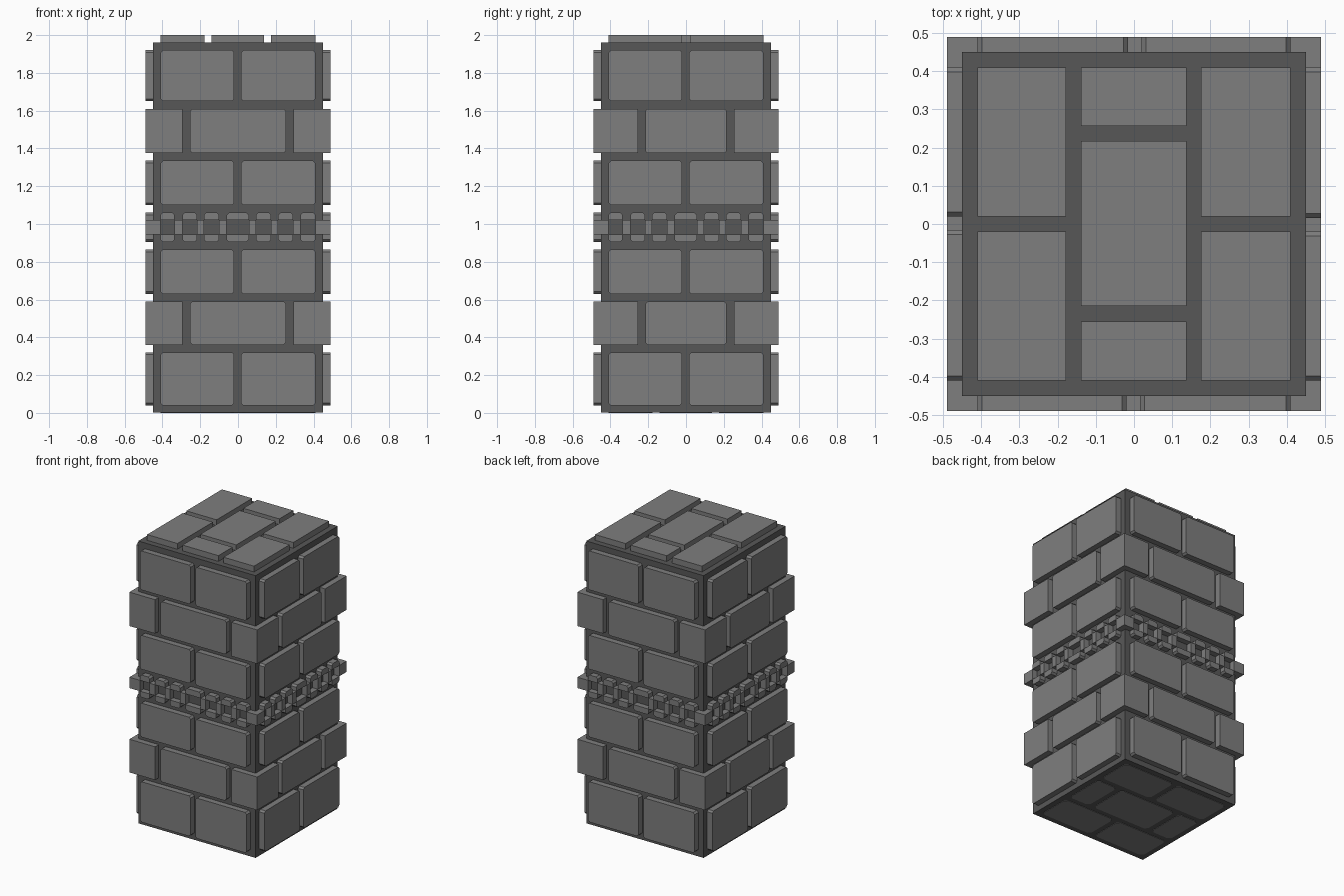
import bpy, bmesh, math
from mathutils import Matrix

cube = bpy.data.objects.get("Cube")
if cube:
    bpy.data.objects.remove(cube, do_unlink=True)


def make_material(name, value):
    m = bpy.data.materials.new(name)
    m.use_nodes = True
    colour = (value, value, value, 1)
    m.diffuse_color = colour
    m.node_tree.nodes["Principled BSDF"].inputs["Base Color"].default_value = colour
    return m


BRICK = make_material("brick grey", 0.21)
MORTAR = make_material("mortar dark grey", 0.097)
CORE, OUT = 0.45, 0.49      # half widths of the mortar core and brick faces
EDGE = 0.41                 # where face bricks stop short of the corner


def slab(bm, matrix, u0, u1, v0, v1, w0, w1, cut=0.0, corners="bt"):
    """Prism in the u-v plane, w0 to w1 deep, with cut bottom / top corners."""
    b = cut if "b" in corners else 0
    t = cut if "t" in corners else 0
    pts = []
    for u, v, c, su, sv, flip in ((u0, v0, b, 1, 1, 0), (u1, v0, b, -1, 1, 1),
                                  (u1, v1, t, -1, -1, 0), (u0, v1, t, 1, -1, 1)):
        if c:
            pair = [(u, v + sv * c), (u + su * c, v)]
            pts += pair[::-1] if flip else pair
        else:
            pts.append((u, v))
    verts = [[bm.verts.new(matrix @ Matrix.Translation((p[0], p[1], w)).translation)
              for p in pts] for w in (w0, w1)]
    n = len(pts)
    bm.faces.new(verts[0][::-1])
    bm.faces.new(verts[1])
    for i in range(n):
        j = (i + 1) % n
        bm.faces.new((verts[0][i], verts[0][j], verts[1][j], verts[1][i]))


def finish(bm, name, material):
    bmesh.ops.recalc_face_normals(bm, faces=bm.faces)
    mesh = bpy.data.meshes.new(name)
    bm.to_mesh(mesh)
    bm.free()
    mesh.materials.append(material)
    obj = bpy.data.objects.new(name, mesh)
    bpy.context.scene.collection.objects.link(obj)


FLAT = Matrix.Identity(4)
# Wall frames: u runs along the wall, v is up, w points outward
WALLS = [Matrix.Rotation(k * math.pi / 2, 4, 'Z') @ Matrix.Rotation(math.pi / 2, 4, 'X')
         for k in range(4)]

# Mortar core
bm = bmesh.new()
slab(bm, FLAT, -CORE, CORE, -CORE, CORE, 0.003, 1.96)
finish(bm, "mortar_core", MORTAR)

# Courses with two bricks on each wall
for i, (z0, z1) in enumerate([(0.04, 0.32), (0.63, 0.865), (1.10, 1.335), (1.65, 1.92)]):
    bm = bmesh.new()
    for wall in WALLS:
        slab(bm, wall, -EDGE, -0.02, z0, z1, 0.44, OUT, 0.012)
        slab(bm, wall, 0.016, EDGE, z0, z1, 0.44, OUT, 0.012)
    finish(bm, f"paired_brick_course_{i + 1}", BRICK)

# Courses with a long middle brick and blocks wrapping the corners
for i, (z0, z1) in enumerate([(0.36, 0.59), (1.375, 1.61)]):
    bm = bmesh.new()
    for k, wall in enumerate(WALLS):
        half = 0.215 if k % 2 else 0.253
        slab(bm, wall, -half, half, z0, z1, 0.44, OUT, 0.012)
    for sx in (-1, 1):
        for sy in (-1, 1):
            x0, x1 = sorted((sx * 0.293, sx * OUT))
            y0, y1 = sorted((sy * 0.255, sy * OUT))
            slab(bm, FLAT, x0, x1, y0, y1, z0, z1)
    finish(bm, f"corner_brick_course_{i + 1}", BRICK)

# Decorative band: pairs of small blocks with links in the gaps between them
STUDS = [(-0.41, -0.335), (-0.295, -0.217), (-0.18, -0.10), (-0.06, 0.057),
         (0.095, 0.175), (0.213, 0.291), (0.33, 0.41)]
bm = bmesh.new()
for wall in WALLS:
    for u0, u1 in STUDS:
        slab(bm, wall, u0, u1, 0.905, 0.945, 0.44, OUT, 0.012, "b")
        slab(bm, wall, u0, u1, 1.02, 1.06, 0.44, OUT, 0.012, "t")
finish(bm, "band_studs", BRICK)

bm = bmesh.new()
for wall in WALLS:
    for a, b in zip(STUDS, STUDS[1:]):
        slab(bm, wall, a[1], b[0], 0.945, 1.02, 0.44, OUT)
    slab(bm, wall, EDGE, OUT, 0.945, 1.02, EDGE, OUT)
finish(bm, "band_links", BRICK)


# Brick paving: outer columns of two, middle column of half, full, half
def paving(name, matrix, z0, z1, cut):
    bm = bmesh.new()
    for u0, u1 in ((-EDGE, -0.178), (0.176, EDGE)):
        slab(bm, matrix, u0, u1, -EDGE, -0.02, z0, z1, cut)
        slab(bm, matrix, u0, u1, 0.02, EDGE, z0, z1, cut)
    for v0, v1 in ((-EDGE, -0.255), (-0.215, 0.217), (0.257, EDGE)):
        slab(bm, matrix, -0.139, 0.137, v0, v1, z0, z1, cut)
    finish(bm, name, BRICK)


paving("top_paving", FLAT, 1.95, 2.0, 0)
paving("base_paving", Matrix.Rotation(math.pi / 2, 4, 'Z'), 0.0, 0.004, 0.02)
